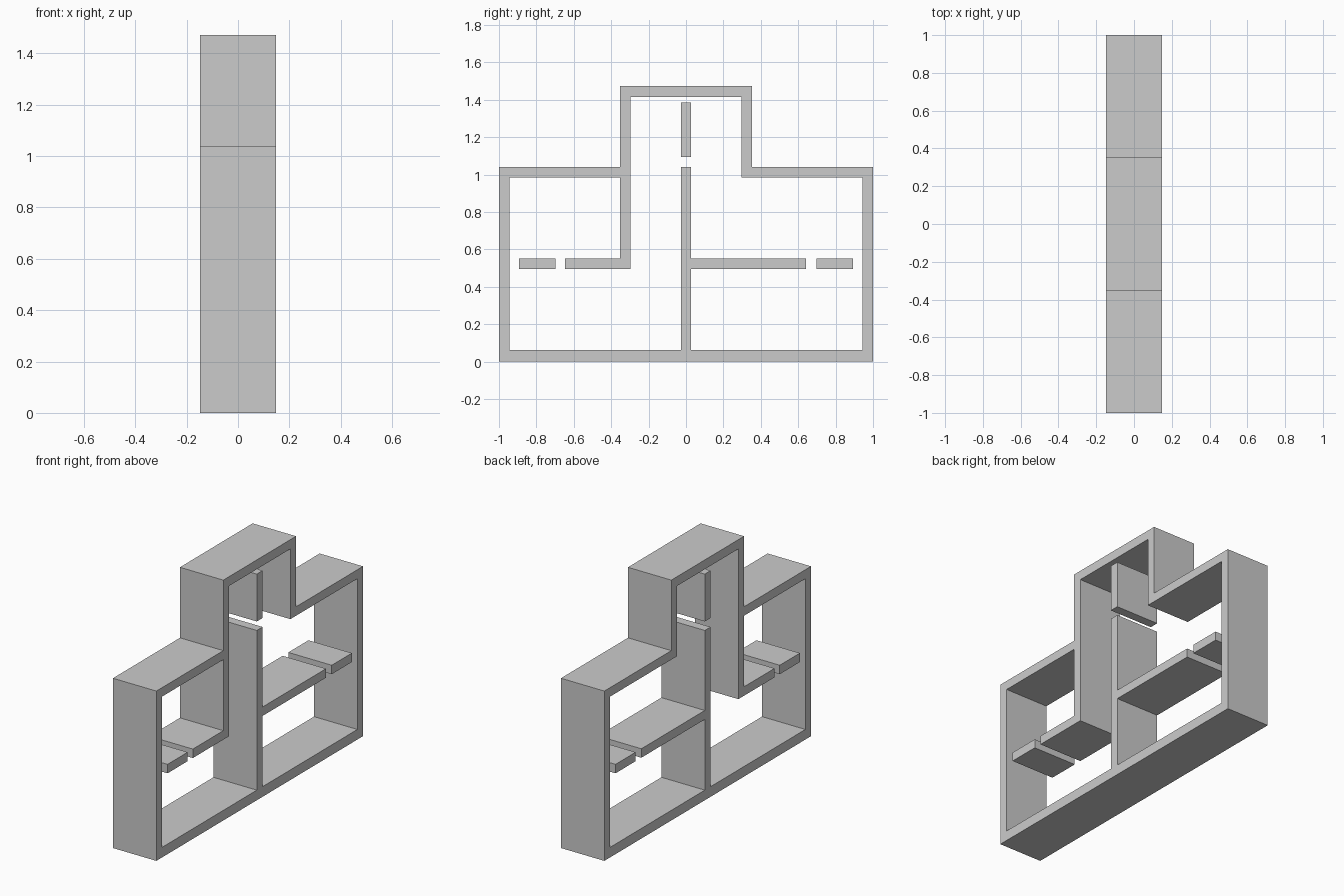
import bpy
from math import radians

if "Cube" in bpy.data.objects:
    bpy.data.objects.remove(bpy.data.objects["Cube"])

HALF_DEPTH = 0.147


def extrude_profile(name, *loops):
    """Extrude closed (y, z) loops along x; inner loops become openings."""
    curve = bpy.data.curves.new(name, 'CURVE')
    curve.dimensions = '2D'
    curve.fill_mode = 'BOTH'
    curve.extrude = HALF_DEPTH
    for loop in loops:
        spline = curve.splines.new('POLY')
        spline.points.add(len(loop) - 1)
        for point, (y, z) in zip(spline.points, loop):
            point.co = (y, z, 0, 1)
        spline.use_cyclic_u = True
        spline.use_smooth = False
    obj = bpy.data.objects.new(name, curve)
    obj.rotation_euler = (radians(90), 0, radians(90))
    bpy.context.collection.objects.link(obj)
    bpy.ops.object.select_all(action='DESELECT')
    obj.select_set(True)
    bpy.context.view_layer.objects.active = obj
    bpy.ops.object.convert(target='MESH')
    bpy.ops.object.transform_apply(location=False, rotation=True, scale=False)


def slab(name, y0, y1, z0, z1):
    extrude_profile(name, [(y0, z0), (y1, z0), (y1, z1), (y0, z1)])


# Stepped outer frame
outline = [(-1, 0), (1, 0), (1, 1.04), (0.352, 1.04), (0.352, 1.472),
           (-0.352, 1.472), (-0.352, 1.04), (-1, 1.04)]

# Interior opening, wrapping round the centre divider, shelves and tower wall
opening = [(-0.945, 0.062), (-0.028, 0.062), (-0.028, 1.04), (0.028, 1.04),
           (0.028, 0.55), (0.642, 0.55), (0.642, 0.495), (0.028, 0.495),
           (0.028, 0.062), (0.945, 0.062), (0.945, 0.985), (0.297, 0.985),
           (0.297, 1.415), (-0.297, 1.415), (-0.297, 0.495), (-0.647, 0.495),
           (-0.647, 0.55), (-0.352, 0.55), (-0.352, 0.985), (-0.945, 0.985)]
extrude_profile("frame_with_walls", outline, opening)

# Separate floating pieces beyond the gaps
slab("left_shelf_end", -0.892, -0.697, 0.495, 0.55)
slab("right_shelf_end", 0.697, 0.892, 0.495, 0.55)
slab("upper_divider", -0.028, 0.028, 1.095, 1.385)
